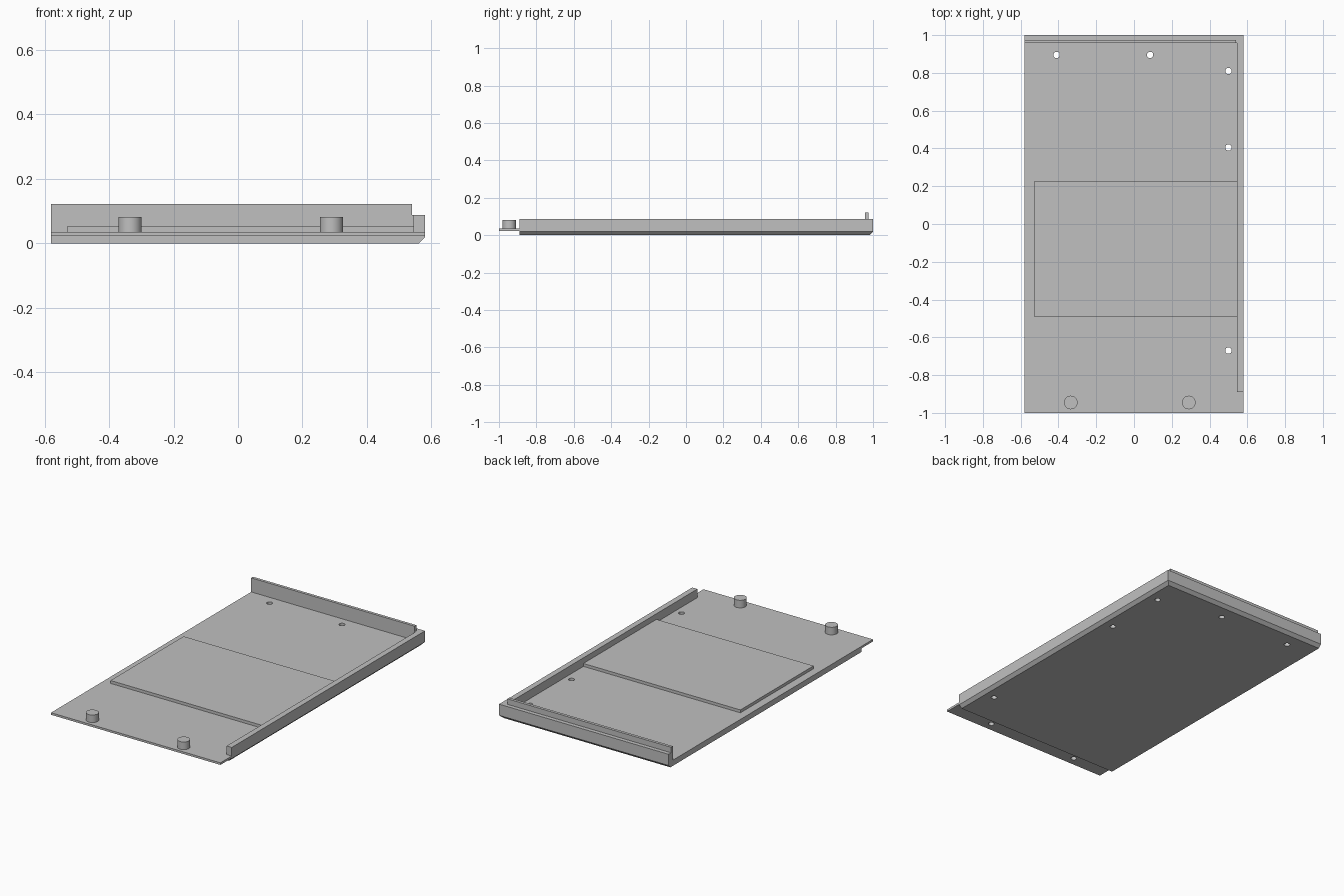
import bpy, bmesh
from mathutils import Matrix, Vector

if "Cube" in bpy.data.objects:
    bpy.data.objects.remove(bpy.data.objects["Cube"])

grey = bpy.data.materials.new("plain grey")
grey.diffuse_color = (0.527, 0.527, 0.527, 1)
grey.use_nodes = True
grey.node_tree.nodes["Principled BSDF"].inputs["Base Color"].default_value = grey.diffuse_color


def finish(bm, name):
    mesh = bpy.data.meshes.new(name)
    bmesh.ops.recalc_face_normals(bm, faces=bm.faces)
    bm.to_mesh(mesh)
    bm.free()
    mesh.materials.append(grey)
    ob = bpy.data.objects.new(name, mesh)
    bpy.context.collection.objects.link(ob)
    return ob


def add_box(bm, lo, hi):
    lo, hi = Vector(lo), Vector(hi)
    m = Matrix.Translation((lo + hi) / 2) @ Matrix.Diagonal((*(hi - lo), 1))
    return bmesh.ops.create_cube(bm, size=1, matrix=m)["verts"]


def box(name, lo, hi):
    bm = bmesh.new()
    add_box(bm, lo, hi)
    return finish(bm, name)


def cylinders(name, spots, r, z0, z1):
    bm = bmesh.new()
    for x, y in spots:
        bmesh.ops.create_cone(bm, cap_ends=True, segments=32, radius1=r, radius2=r,
                              depth=z1 - z0, matrix=Matrix.Translation((x, y, (z0 + z1) / 2)))
    return finish(bm, name)


def select(ob):
    bpy.ops.object.select_all(action='DESELECT')
    bpy.context.view_layer.objects.active = ob
    ob.select_set(True)


def cut(ob, cutter):
    cutter.hide_render = True
    mod = ob.modifiers.new("cut", 'BOOLEAN')
    mod.operation, mod.solver, mod.object = 'DIFFERENCE', 'EXACT', cutter
    select(ob)
    bpy.ops.object.modifier_apply(modifier=mod.name)


# Tray: solid block, bottom edge chamfered on the right and the back
bm = bmesh.new()
add_box(bm, (-0.58, -0.89, 0), (0.58, 1, 0.088))
edges = [e for e in bm.edges if all(v.co.z < 0.01 for v in e.verts)
         and (all(v.co.x > 0.5 for v in e.verts) or all(v.co.y > 0.9 for v in e.verts))]
bmesh.ops.bevel(bm, geom=edges, offset=0.019, segments=1, affect='EDGES')
tray = finish(bm, "tray")

# Pocket leaves a floor with right and back walls
pocket = box("pocket_cutter", (-0.8, -1.1, 0.035), (0.545, 0.957, 0.2))
cut(tray, pocket)

# Screw holes through the floor
holes = cylinders("floor_hole_cutter", [(-0.41, 0.895), (0.085, 0.895), (0.5, 0.81),
                                        (0.5, 0.405), (0.5, -0.67)], 0.017, -0.1, 0.15)
cut(tray, holes)

# Lip along the back wall
box("back_lip", (-0.58, 0.957, 0.088), (0.54, 0.975, 0.122))

# Raised pad on the floor
box("raised_pad", (-0.53, -0.49, 0.035), (0.545, 0.225, 0.053))

# Thin front tongue with two posts, bored from below
spots = [(-0.335, -0.945), (0.29, -0.945)]
tongue = box("front_tongue", (-0.58, -1, 0.022), (0.58, -0.89, 0.035))
posts = cylinders("posts", spots, 0.036, 0.035, 0.082)
bores = cylinders("post_bore_cutter", spots, 0.017, -0.1, 0.07)
cut(tongue, bores)
cut(posts, bores)

for ob in (tray, tongue, posts):
    select(ob)
    bpy.ops.object.shade_smooth_by_angle()
for ob in (pocket, holes, bores):
    bpy.data.objects.remove(ob)
